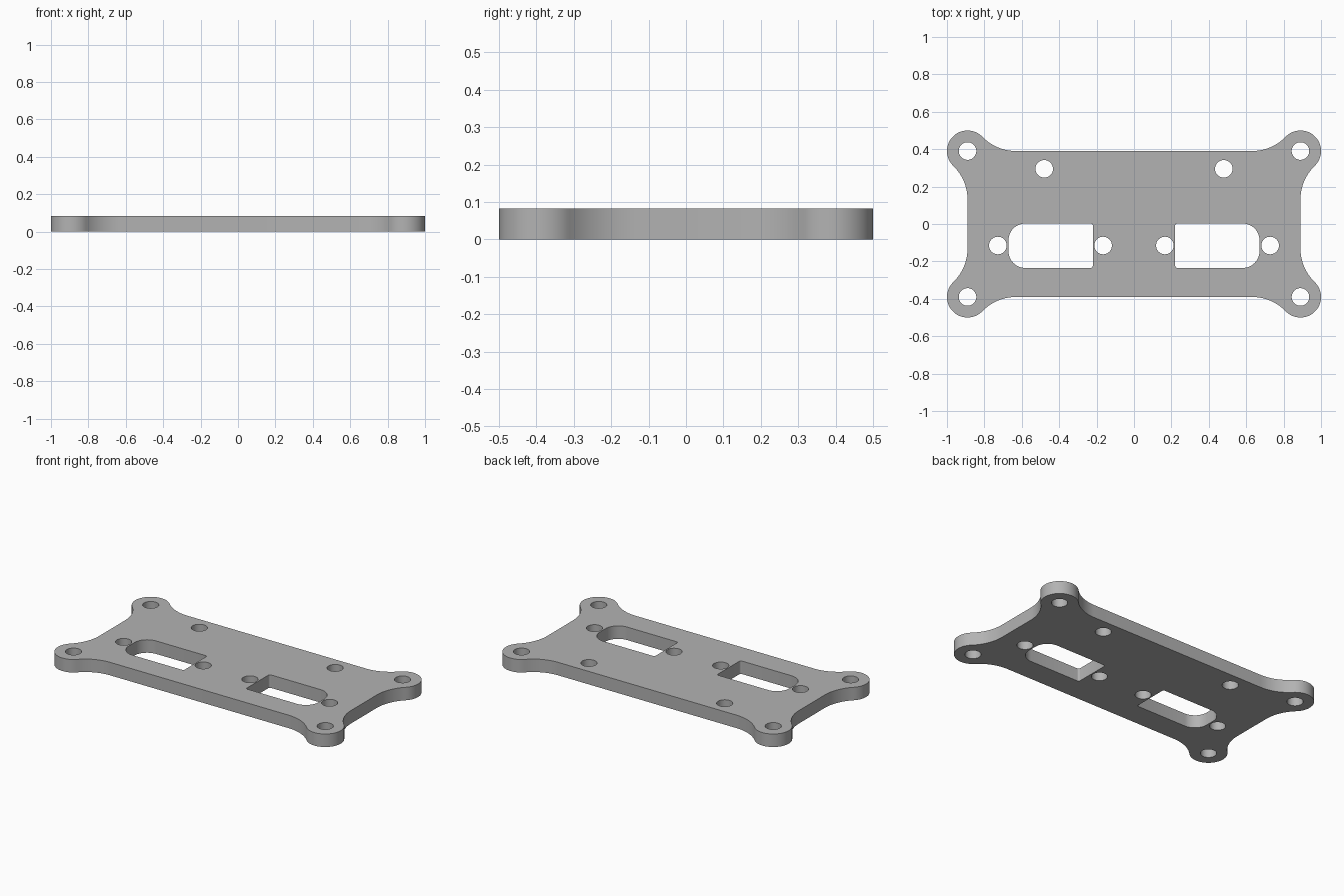
import bpy
import bmesh
from math import atan2, cos, sin, pi, sqrt

if "Cube" in bpy.data.objects:
    bpy.data.objects.remove(bpy.data.objects["Cube"], do_unlink=True)

THICK = 0.083
EAR_X, EAR_Y, EAR_R = 0.89, 0.39, 0.11
HOLE_R = 0.047
REACH = 0.26                                        # fillet start, measured from the ear centre
FILLET = (REACH ** 2 - EAR_R ** 2) / (2 * EAR_R)    # radius tangent to both edge and ear


def arc(cx, cy, r, a0, a1, n):
    return [(cx + r * cos(a0 + (a1 - a0) * i / n), cy + r * sin(a0 + (a1 - a0) * i / n))
            for i in range(n + 1)]


def circle(cx, cy, r=HOLE_R):
    return arc(cx, cy, r, 0, 2 * pi, 40)[:-1]


def outline():
    # One corner, anticlockwise: side fillet, round ear, end fillet
    lean = atan2(FILLET, REACH)
    quarter = arc(EAR_X + FILLET, EAR_Y - REACH, FILLET, pi, pi / 2 + lean, 14)
    quarter += arc(EAR_X, EAR_Y, EAR_R, lean - pi / 2, pi - lean, 36)[1:-1]
    quarter += arc(EAR_X - REACH, EAR_Y + FILLET, FILLET, -lean, -pi / 2, 14)
    half = quarter + [(-x, y) for x, y in reversed(quarter)]
    return half + [(-x, -y) for x, y in half]


def slot(x0, x1, y0, y1, r_in, r_out):
    # Rounded window: small radius on the inner end, large on the outer end
    pts = arc(x1 - r_out, y0 + r_out, r_out, -pi / 2, 0, 12)
    pts += arc(x1 - r_out, y1 - r_out, r_out, 0, pi / 2, 12)
    pts += arc(x0 + r_in, y1 - r_in, r_in, pi / 2, pi, 4)
    pts += arc(x0 + r_in, y0 + r_in, r_in, pi, 1.5 * pi, 4)
    return pts


# Outline, then mirrored holes and windows
loops = [outline()]
window = slot(0.22, 0.671, -0.235, 0.003, 0.012, 0.09)
for s in (1, -1):
    for x, y in ((EAR_X, EAR_Y), (EAR_X, -EAR_Y), (0.48, 0.295), (0.728, -0.115), (0.165, -0.115)):
        loops.append(circle(s * x, y))
    loops.append([(s * x, y) for x, y in window])

# Filled and extruded profile
curve = bpy.data.curves.new("plate_profile", "CURVE")
curve.dimensions = "2D"
curve.fill_mode = "BOTH"
curve.extrude = THICK / 2
for pts in loops:
    spline = curve.splines.new("POLY")
    spline.points.add(len(pts) - 1)
    for p, (x, y) in zip(spline.points, pts):
        p.co = (x, y, 0, 1)
    spline.use_cyclic_u = True

plate = bpy.data.objects.new("mounting_plate", curve)
bpy.context.collection.objects.link(plate)
bpy.ops.object.select_all(action="DESELECT")
plate.select_set(True)
bpy.context.view_layer.objects.active = plate
bpy.ops.object.convert(target="MESH")
plate = bpy.context.object

# Weld caps to walls and stand the plate on the ground
bm = bmesh.new()
bm.from_mesh(plate.data)
bmesh.ops.remove_doubles(bm, verts=bm.verts, dist=0.0001)
bmesh.ops.recalc_face_normals(bm, faces=bm.faces)
bmesh.ops.translate(bm, verts=bm.verts, vec=(0, 0, THICK / 2))
bm.to_mesh(plate.data)
bm.free()

# Single grey finish
grey = bpy.data.materials.new("plain_grey")
grey.use_nodes = True
colour = (0.45, 0.45, 0.45, 1)
grey.diffuse_color = colour
grey.node_tree.nodes["Principled BSDF"].inputs["Base Color"].default_value = colour
plate.data.materials.clear()
plate.data.materials.append(grey)

bpy.ops.object.shade_smooth_by_angle()
